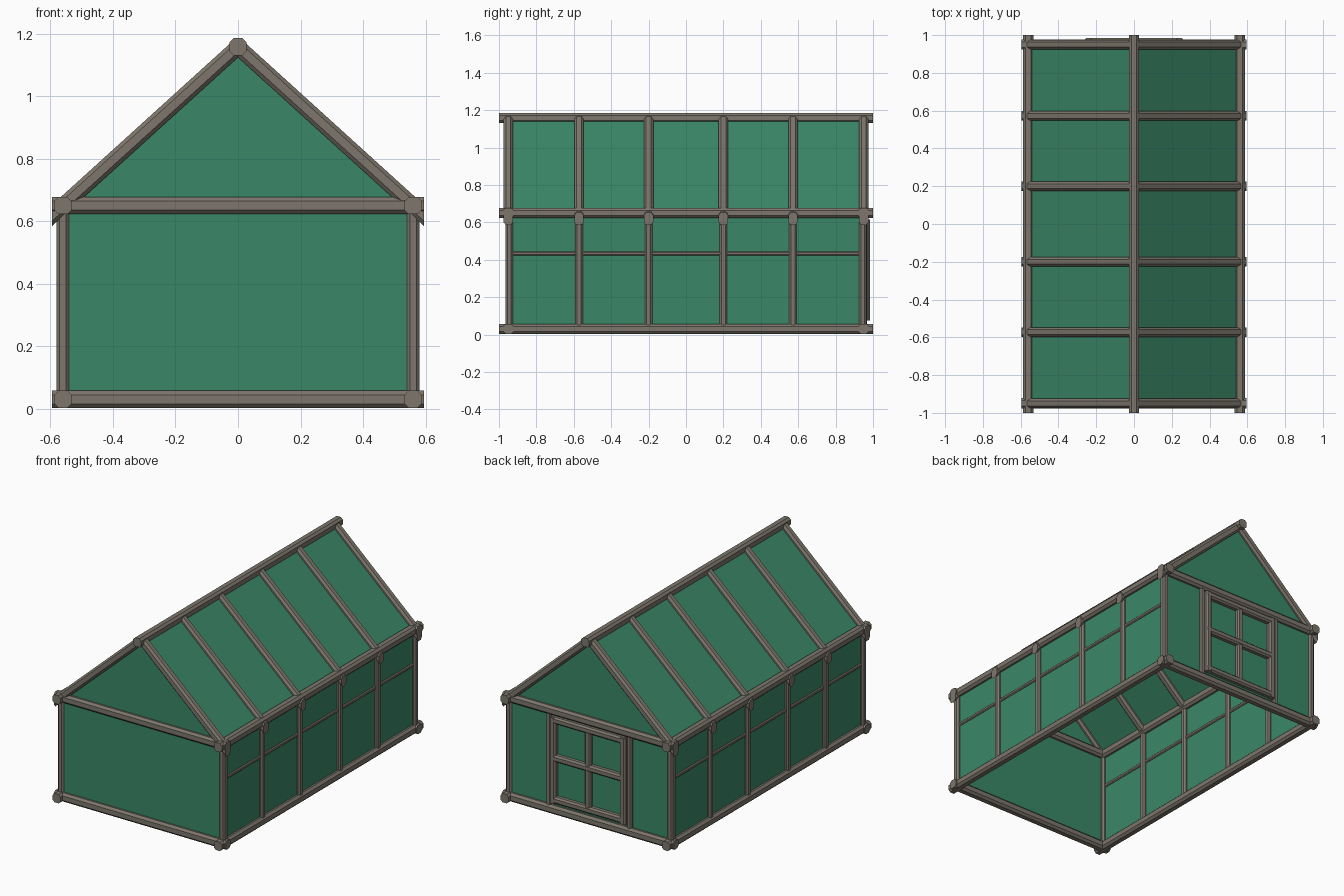
import bpy, bmesh
from mathutils import Matrix, Vector

cube = bpy.data.objects.get("Cube")
if cube:
    bpy.data.objects.remove(cube, do_unlink=True)

# Main dimensions
SIDE, END = 0.56, 0.95            # wall planes in x and y
SILL, EAVE, RIDGE = 0.03, 0.65, 1.158
OVER = 0.595                      # how far cross beams and rafters overhang
BAYS = (-0.95, -0.572, -0.2, 0.2, 0.572, 0.95)


def material(name, rgb):
    m = bpy.data.materials.new(name)
    m.use_nodes = True
    m.diffuse_color = (*rgb, 1)
    m.node_tree.nodes["Principled BSDF"].inputs["Base Color"].default_value = (*rgb, 1)
    return m


WOOD = material("weathered_wood", (0.205, 0.182, 0.150))
GLASS = material("green_glass", (0.042, 0.245, 0.140))


def add_object(name, bm, mat):
    mesh = bpy.data.meshes.new(name)
    bm.to_mesh(mesh)
    bm.free()
    mesh.materials.append(mat)
    ob = bpy.data.objects.new(name, mesh)
    bpy.context.collection.objects.link(ob)
    return ob


def beam(name, start, end, width=0.055, depth=None, trim=False):
    """Square timber with chamfered long edges, optionally cut plumb at the overhang."""
    a, b = Vector(start), Vector(end)
    axis = (b - a).normalized()
    side = Vector((1, 0, 0)) if abs(axis.y) > 0.5 else Vector((0, 1, 0))
    other = axis.cross(side)
    depth = depth or width
    bm = bmesh.new()
    bmesh.ops.create_cube(bm, size=1)
    bmesh.ops.scale(bm, vec=(depth, width, (b - a).length), verts=bm.verts)
    long_edges = [e for e in bm.edges
                  if abs(e.verts[0].co.z - e.verts[1].co.z) > 1e-4]
    bmesh.ops.bevel(bm, geom=long_edges, offset=min(width, depth) * 0.24,
                    segments=1, affect='EDGES')
    turn = Matrix((side, other, axis)).transposed().to_4x4()
    bm.transform(Matrix.Translation((a + b) / 2) @ turn)
    if trim:
        s = 1 if a.x > 0 else -1
        cut = bmesh.ops.bisect_plane(
            bm, geom=bm.verts[:] + bm.edges[:] + bm.faces[:],
            plane_co=(s * OVER, 0, 0), plane_no=(s, 0, 0), clear_outer=True)
        rim = [g for g in cut["geom_cut"] if isinstance(g, bmesh.types.BMEdge)]
        bmesh.ops.holes_fill(bm, edges=rim)
    bmesh.ops.recalc_face_normals(bm, faces=bm.faces)
    return add_object(name, bm, WOOD)


def pane(name, corners):
    """Thin flat glazing sheet."""
    bm = bmesh.new()
    bm.faces.new([bm.verts.new(c) for c in corners])
    ob = add_object(name, bm, GLASS)
    solid = ob.modifiers.new("thickness", 'SOLIDIFY')
    solid.thickness = 0.006
    solid.offset = 0
    return ob


# Ridge and long beams
beam("ridge_beam", (0, -1, RIDGE), (0, 1, RIDGE))
rise = (RIDGE - EAVE) / SIDE
for s, tag in ((1, "plus_x"), (-1, "minus_x")):
    x = s * SIDE
    beam(f"sill_{tag}", (x, -1, SILL), (x, 1, SILL))
    beam(f"eave_beam_{tag}", (x, -1, EAVE), (x, 1, EAVE))
    beam(f"middle_rail_{tag}", (x, -END, 0.433), (x, END, 0.433), 0.022)

    # Posts and rafters on every bay line
    for i, y in enumerate(BAYS):
        post_y = max(-0.945, min(0.945, y))
        beam(f"post_{tag}_{i}", (x, post_y, SILL), (x, post_y, EAVE), 0.04)
        foot = (s * (SIDE + 0.09), y, EAVE - 0.09 * rise)
        beam(f"rafter_{tag}_{i}", foot, (0, y, RIDGE), 0.05, trim=True)

    # Side wall and roof glazing
    pane(f"side_glass_{tag}", [(x, -s * END, SILL), (x, s * END, SILL),
                               (x, s * END, EAVE), (x, -s * END, EAVE)])
    pane(f"roof_glass_{tag}", [(x, -s * END, EAVE), (x, s * END, EAVE),
                               (0, s * END, RIDGE), (0, -s * END, RIDGE)])

# Gable ends
for s, tag in ((-1, "front"), (1, "back")):
    y = s * END
    beam(f"{tag}_sill", (-OVER, y, SILL), (OVER, y, SILL))
    beam(f"{tag}_tie_beam", (-OVER, y, EAVE), (OVER, y, EAVE))
    outline = [(-SIDE, SILL), (SIDE, SILL), (SIDE, EAVE), (0, RIDGE), (-SIDE, EAVE)]
    pane(f"{tag}_gable_glass", [(-s * px, y, pz) for px, pz in outline])

# Door on the back wall: jambs, stiles, rails
DOOR_Y = 0.963
for s, tag in ((1, "plus_x"), (-1, "minus_x")):
    beam(f"door_jamb_{tag}", (s * 0.28, END, SILL), (s * 0.28, END, EAVE), 0.036)
    beam(f"door_stile_{tag}", (s * 0.243, DOOR_Y, 0.075), (s * 0.243, DOOR_Y, 0.615), 0.042)
beam("door_mullion", (0, DOOR_Y, 0.09), (0, DOOR_Y, 0.6), 0.04, 0.034)
for tag, z in (("bottom", 0.098), ("middle", 0.36), ("top", 0.598)):
    beam(f"door_{tag}_rail", (-0.255, DOOR_Y, z), (0.255, DOOR_Y, z), 0.042)
